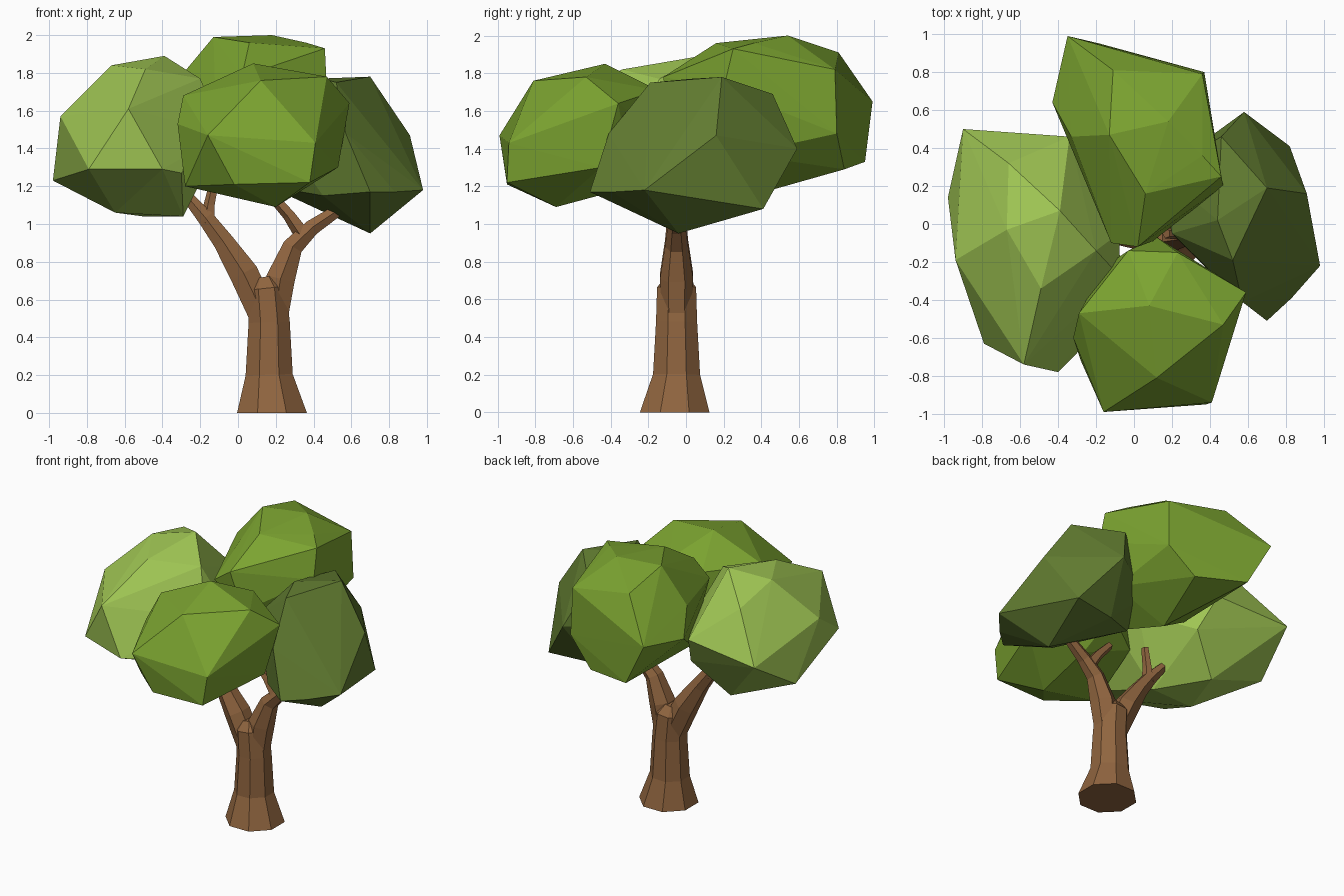
import bpy, bmesh, math
from mathutils import Vector


def material(name, rgb):
    m = bpy.data.materials.new(name)
    m.diffuse_color = (*rgb, 1)
    return m


def add_object(name, bm, mat):
    bmesh.ops.recalc_face_normals(bm, faces=bm.faces)
    me = bpy.data.meshes.new(name)
    bm.to_mesh(me)
    bm.free()
    me.materials.append(mat)
    ob = bpy.data.objects.new(name, me)
    bpy.context.collection.objects.link(ob)
    return ob


def leaf_clump(name, points, mat):
    """Faceted boulder-like clump: hull around a few corner points."""
    bm = bmesh.new()
    for p in points:
        bm.verts.new(p)
    bmesh.ops.convex_hull(bm, input=bm.verts)
    loose = [v for v in bm.verts if not v.link_faces]
    bmesh.ops.delete(bm, geom=loose, context='VERTS')
    return add_object(name, bm, mat)


def limb(name, path, sides, mat):
    """Faceted tapering limb through (x, y, z, radius) stations."""
    bm = bmesh.new()
    pts = [Vector(p[:3]) for p in path]
    rings = []
    for i, p in enumerate(pts):
        d = pts[min(i + 1, len(pts) - 1)] - pts[max(i - 1, 0)]
        if i == 0 and p.z == 0:
            d = Vector((0, 0, 1))
        d.normalize()
        u = Vector((0, 1, 0)).cross(d).normalized()
        w = d.cross(u)
        ring = []
        for k in range(sides):
            a = math.tau * (k + 0.5) / sides
            ring.append(bm.verts.new(p + (u * math.cos(a) + w * math.sin(a)) * path[i][3]))
        rings.append(ring)
    for a, b in zip(rings, rings[1:]):
        for k in range(sides):
            n = (k + 1) % sides
            bm.faces.new((a[k], a[n], b[n], b[k]))
    bm.faces.new(rings[0])
    bm.faces.new(rings[-1])
    return add_object(name, bm, mat)


bark = material("bark", (0.28, 0.13, 0.05))
light = material("leaf_light", (0.36, 0.58, 0.09))
green = material("leaf_green", (0.20, 0.37, 0.03))
dark = material("leaf_dark", (0.12, 0.20, 0.03))

# Trunk and forked branches
limb("trunk", [(.18, -.06, 0, .20), (.165, -.05, .2, .135), (.165, -.05, .48, .118),
               (.15, -.05, .66, .112), (.14, -.05, .72, .06)], 8, bark)
limb("left_branch", [(.13, -.05, .53, .09), (.03, -.05, .74, .088), (-.08, -.05, .91, .062),
                     (-.17, -.05, 1.03, .05), (-.29, -.03, 1.17, .03)], 6, bark)
limb("left_twig", [(-.16, -.05, 1.0, .045), (-.15, -.04, 1.1, .032), (-.12, -.03, 1.24, .025)], 5, bark)
limb("right_branch", [(.19, -.05, .48, .08), (.225, -.05, .71, .088), (.29, -.05, .88, .062),
                      (.39, -.05, .98, .048), (.60, -.03, 1.12, .03)], 6, bark)
limb("right_twig", [(.34, -.05, .95, .045), (.27, -.05, 1.05, .035), (.17, -.05, 1.16, .027)], 5, bark)

# Left clump
leaf_clump("left_leaves", [
    (-.98, .14, 1.23), (-.94, -.19, 1.57), (-.90, .50, 1.46), (-.79, -.63, 1.29),
    (-.58, -.74, 1.61), (-.40, -.78, 1.29), (-.30, -.68, 1.27), (-.67, -.03, 1.84),
    (-.39, .07, 1.89), (-.49, -.34, 1.82), (-.20, -.14, 1.77), (-.07, -.28, 1.48),
    (-.66, .32, 1.76), (-.34, .46, 1.50), (-.27, .33, 1.28), (-.65, -.19, 1.06),
    (-.29, -.15, 1.04), (-.50, .20, 1.04), (-.08, -.05, 1.50)], light)

# Right clump
leaf_clump("right_leaves", [
    (.70, .19, 1.78), (.91, .16, 1.47), (.98, -.22, 1.18), (.70, -.51, 1.17),
    (.83, -.39, 1.17), (.70, -.04, .95), (.58, .59, 1.40), (.82, .41, 1.08),
    (.46, .46, 1.69), (.52, -.19, 1.75), (.44, .02, 1.77), (.20, -.05, 1.50),
    (.57, -.41, 1.48), (.16, .12, 1.20), (.45, -.30, 1.15), (.14, .27, 1.40),
    (.50, .36, 1.07)], dark)

# Back clump
leaf_clump("back_leaves", [
    (-.35, .99, 1.65), (-.18, .95, 1.33), (.37, .80, 1.48), (.18, .84, 1.29),
    (.36, .79, 1.82), (-.11, .81, 1.91), (-.13, .47, 1.99), (.18, .54, 2.0),
    (.06, .16, 1.96), (.36, .36, 1.96), (.46, .25, 1.93), (.47, .20, 1.72),
    (.02, -.12, 1.78), (-.12, -.10, 1.68), (-.33, .46, 1.75), (-.43, .64, 1.60),
    (.06, .38, 1.16), (.16, .10, 1.22), (.40, .30, 1.37), (-.22, .25, 1.35),
    (.10, -.09, 1.50)], green)

# Front clump
leaf_clump("front_leaves", [
    (-.16, -.99, 1.47), (.12, -.81, 1.76), (.41, -.94, 1.43), (.38, -.95, 1.22),
    (.47, -.53, 1.78), (.59, -.36, 1.64), (.08, -.43, 1.85), (-.29, -.47, 1.68),
    (-.32, -.60, 1.53), (-.03, -.14, 1.68), (.23, -.15, 1.71), (.20, -.69, 1.09),
    (-.28, -.72, 1.20), (-.02, -.95, 1.21), (.53, -.45, 1.30), (.43, -.30, 1.32),
    (-.15, -.22, 1.32), (.20, -.28, 1.20), (.12, -.07, 1.42)], green)
